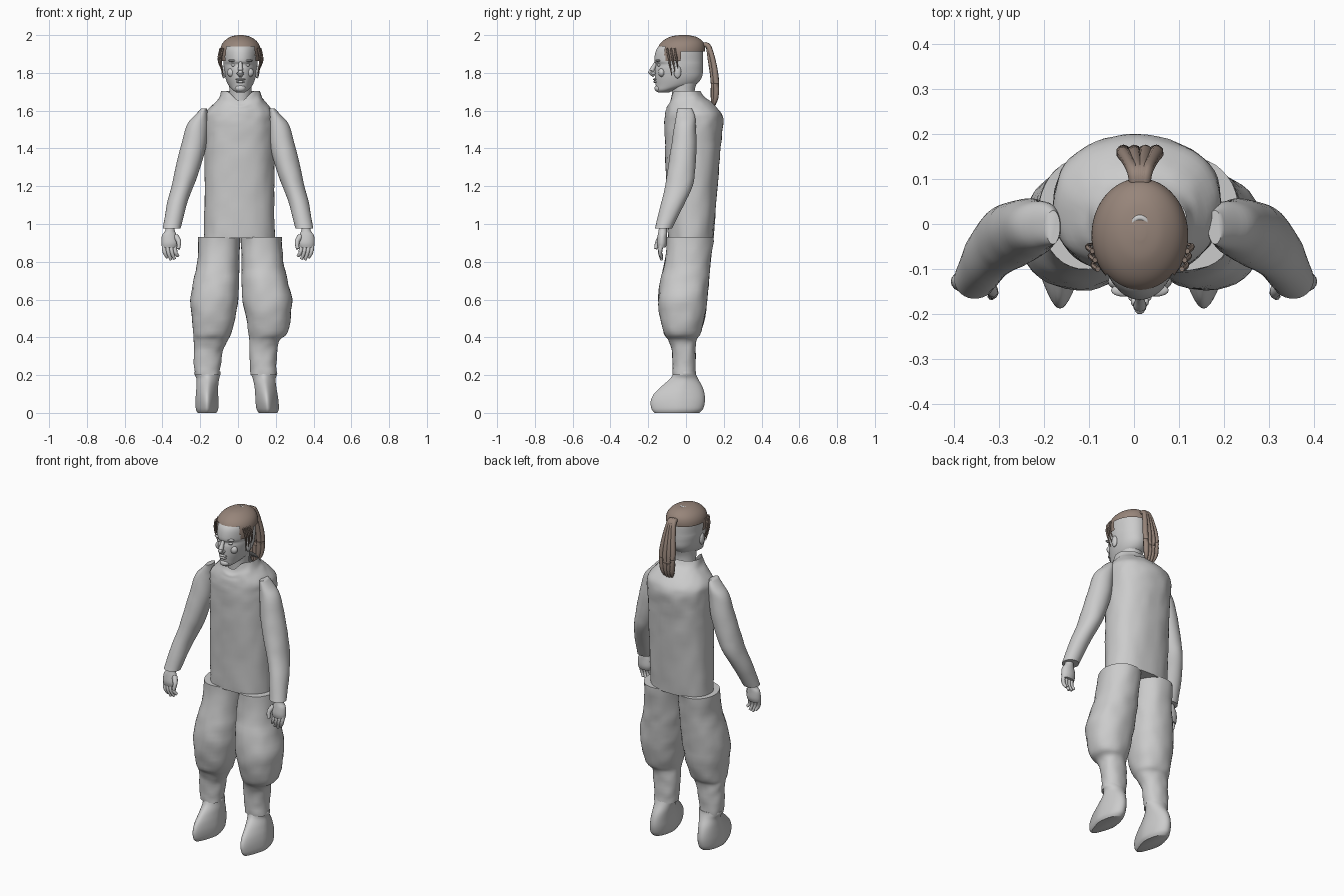
import bpy, bmesh, math
from mathutils import Vector, noise

if "Cube" in bpy.data.objects:
    bpy.data.objects.remove(bpy.data.objects["Cube"])


def material(name, rgb):
    m = bpy.data.materials.new(name)
    m.use_nodes = True
    m.diffuse_color = (*rgb, 1)
    m.node_tree.nodes["Principled BSDF"].inputs["Base Color"].default_value = (*rgb, 1)
    return m


GREY = material("light grey", (0.6, 0.6, 0.6))
BROWN = material("brown hair", (0.31, 0.235, 0.195))
CX = 0.013  # the head and body sit slightly off the middle


def finish(name, bm, mat, angle=50):
    bmesh.ops.recalc_face_normals(bm, faces=bm.faces[:])
    mesh = bpy.data.meshes.new(name)
    bm.to_mesh(mesh)
    bm.free()
    mesh.materials.append(mat)
    ob = bpy.data.objects.new(name, mesh)
    bpy.context.collection.objects.link(ob)
    bpy.ops.object.select_all(action='DESELECT')
    ob.select_set(True)
    bpy.context.view_layer.objects.active = ob
    bpy.ops.object.shade_smooth_by_angle(angle=math.radians(angle))
    return ob


def smooth_rows(rows, steps):
    """Catmull-Rom interpolation through rows of numbers."""
    rows = [Vector(r) for r in rows]
    out = []
    for i in range(len(rows) - 1):
        a, b, c, d = rows[max(i - 1, 0)], rows[i], rows[i + 1], rows[min(i + 2, len(rows) - 1)]
        for k in range(steps):
            t = k / steps
            out.append(b + (c - a) * (t / 2) + (a * 2 - b * 5 + c * 4 - d) * (t * t / 2)
                       + (b * 3 - a - c * 3 + d) * (t ** 3 / 2))
    return out + [rows[-1]]


def loft(name, rows, mat=GREY, n=36, power=2.0, steps=4, wrinkle=0, taper=0,
         caps=(True, True), shape=None, keep=None):
    """Skin level rings given as (z, x0, x1, y0, y1)."""
    bm = bmesh.new()
    rings = []
    for z, x0, x1, y0, y1 in smooth_rows(rows, steps):
        ring = []
        for k in range(n):
            a = math.tau * k / n
            c, s = (math.copysign(abs(f) ** (2 / power), f) for f in (math.cos(a), math.sin(a)))
            c *= 1 - taper * max(0, -s)
            p = Vector(((x0 + x1) / 2 + c * (x1 - x0) / 2, (y0 + y1) / 2 + s * (y1 - y0) / 2, z))
            if wrinkle:
                f = noise.noise(p * 14) + noise.noise(p * 30) / 2
                p += Vector((c, s, 0)) * f * wrinkle
            if shape:
                p = shape(p, s)
            ring.append(bm.verts.new(p))
        rings.append(ring)
    for lo, hi in zip(rings, rings[1:]):
        for k in range(n):
            bm.faces.new((lo[k], lo[(k + 1) % n], hi[(k + 1) % n], hi[k]))
    for cap, ring in zip(caps, (rings[0], rings[-1])):
        if cap:
            bm.faces.new(ring)
    if keep:
        drop = [f for f in bm.faces if not keep(f.calc_center_median())]
        bmesh.ops.delete(bm, geom=drop, context='FACES')
    return finish(name, bm, mat)


def blob(name, loc, size, mat=GREY):
    bm = bmesh.new()
    bmesh.ops.create_uvsphere(bm, u_segments=16, v_segments=10, radius=1)
    for v in bm.verts:
        v.co = Vector(a * b for a, b in zip(v.co, size)) + Vector(loc)
    return finish(name, bm, mat)


def tube(name, points, mat=GREY, sides=8):
    """Round strand through points given as (x, y, z, radius)."""
    bm = bmesh.new()
    path = smooth_rows(points, 4)
    rings = []
    for i, p in enumerate(path):
        d = (path[min(i + 1, len(path) - 1)] - path[max(i - 1, 0)]).xyz
        q = d.to_track_quat('Z', 'Y')
        rings.append([bm.verts.new(p.xyz + q @ Vector((math.cos(a) * p.w, math.sin(a) * p.w, 0)))
                      for a in (math.tau * k / sides for k in range(sides))])
    for lo, hi in zip(rings, rings[1:]):
        for k in range(sides):
            bm.faces.new((lo[k], lo[(k + 1) % sides], hi[(k + 1) % sides], hi[k]))
    bm.faces.new(rings[0])
    bm.faces.new(rings[-1])
    return finish(name, bm, mat)


# Jacket body with a collar notched at the throat
def collar(p, s):
    if p.z > 1.6:
        p.z -= 0.05 * (p.z - 1.6) / 0.1 * max(0, -s) ** 12
    return p


loft("jacket", [(.925, -.178, .193, -.095, .145), (1.1, -.178, .193, -.1, .16),
                (1.3, -.178, .192, -.108, .175), (1.45, -.178, .19, -.112, .188),
                (1.54, -.178, .192, -.112, .196), (1.59, -.17, .187, -.108, .185),
                (1.64, -.125, .15, -.098, .14), (1.67, -.1, .126, -.088, .1),
                (1.705, -.088, .114, -.08, .076)],
     n=56, power=2.3, wrinkle=.005, caps=(True, False), shape=collar)

# Sleeves and hands
SLEEVE = [(.975, .305, .398, -.165, -.075), (1.1, .272, .378, -.135, -.012),
          (1.2, .235, .352, -.11, .035), (1.28, .205, .335, -.098, .048),
          (1.4, .172, .306, -.08, .056), (1.52, .16, .272, -.062, .052),
          (1.575, .16, .228, -.052, .046), (1.612, .164, .195, -.045, .03)]
for side, label in ((1, "left"), (-1, "right")):
    mirror = lambda p, s, side=side: Vector((p.x * side, p.y, p.z))
    loft(label + "_sleeve", SLEEVE, shape=mirror, wrinkle=.002)
    loft(label + "_hand", [(.875, .325, .402, -.15, -.108), (.9, .318, .406, -.155, -.1),
                           (.94, .325, .402, -.15, -.1), (.965, .335, .385, -.145, -.1),
                           (1.0, .335, .38, -.14, -.1)], n=20, shape=mirror)
    for k in range(4):
        x, drop = .392 - k * .019, (.012, 0, .004, .02)[k]
        tube(f"{label}_finger_{k + 1}",
             [(side * x, -.13, .89, .0125), (side * (x - .004), -.137, .85, .011),
              (side * (x - .018), -.128, .81 + drop, .008)])
    tube(label + "_thumb", [(side * .33, -.13, .935, .016), (side * .313, -.15, .905, .013),
                            (side * .316, -.16, .868, .009)])

# Baggy trousers: height, depth range, then outline of each leg
LEGS = [(.2, -.07, .05, -.225, -.1, .068, .203), (.25, -.07, .05, -.235, -.092, .062, .206),
        (.33, -.075, .052, -.234, -.078, .062, .208), (.385, -.092, .054, -.236, -.055, .06, .222),
        (.42, -.115, .075, -.238, -.038, .056, .262), (.5, -.137, .098, -.243, -.015, .043, .28),
        (.6, -.147, .112, -.25, 0, .023, .285), (.7, -.135, .122, -.236, .006, .018, .263),
        (.8, -.112, .132, -.215, .008, .018, .24), (.93, -.1, .147, -.21, .01, .016, .23)]
for label, i in (("right", 3), ("left", 5)):
    loft(label + "_trouser_leg", [(r[0], r[i], r[i + 1], r[1], r[2]) for r in LEGS],
         power=2.2, wrinkle=.005)

# Soft pointed shoes
SHOE = [(0, .11, .208, -.165, .07), (.02, .1, .218, -.182, .09), (.06, .098, .22, -.187, .1),
        (.1, .1, .218, -.17, .098), (.14, .1, .215, -.13, .086), (.18, .095, .215, -.085, .064),
        (.205, .088, .226, -.07, .053), (.22, .088, .226, -.066, .05)]
for side, label in ((1, "left"), (-1, "right")):
    def place(p, s, side=side):
        lean = .018 * p.z / .2 if side > 0 else -.005  # the left ankle leans inward
        return Vector((side * (p.x - lean), p.y, p.z))
    loft(label + "_shoe", SHOE, shape=place, taper=.4)

# Neck and head
loft("neck", [(1.6, CX - .06, CX + .06, -.07, .06), (1.7, CX - .058, CX + .058, -.075, .045),
              (1.78, CX - .065, CX + .065, -.09, .07)])
HEAD = [(1.697, .022, -.148, -.09), (1.71, .042, -.158, -.05), (1.735, .064, -.16, .045),
        (1.775, .08, -.164, .083), (1.82, .088, -.164, .09), (1.845, .09, -.158, .091),
        (1.865, .091, -.168, .091), (1.92, .092, -.158, .09), (1.955, .08, -.13, .078),
        (1.98, .055, -.09, .045), (1.99, .02, -.045, 0)]
loft("head", [(z, CX - w, CX + w, a, b) for z, w, a, b in HEAD], n=48, power=2.1, taper=.12)
tube("nose", [(CX, -.155, 1.862, .009), (CX, -.169, 1.835, .011),
              (CX, -.182, 1.805, .015), (CX, -.165, 1.788, .013)], sides=12)
blob("nose_tip", (CX, -.187, 1.803), (.012, .013, .011))
blob("upper_lip", (CX, -.163, 1.766), (.026, .012, .006))
blob("lower_lip", (CX, -.161, 1.753), (.022, .012, .007))
blob("chin", (CX, -.147, 1.718), (.028, .02, .019))
for side, label in ((1, "left"), (-1, "right")):
    blob(label + "_eye", (CX + side * .034, -.142, 1.841), (.016, .01, .008))
    blob(label + "_brow", (CX + side * .036, -.147, 1.865), (.028, .014, .007))
    blob(label + "_cheek", (CX + side * .045, -.128, 1.802), (.026, .018, .024))
    blob(label + "_nostril", (CX + side * .012, -.172, 1.797), (.008, .011, .008))
    blob(label + "_ear", (CX + side * .088, -.045, 1.805), (.012, .02, .034))


# Hair cap trimmed along the hairline, with lower temples
def hairline(c):
    if c.y < -.112:
        return c.z > 1.94
    return c.z > (1.865 if c.y < -.03 else 1.912)


loft("hair_cap", [(1.85, CX - .1, CX + .1, -.155, .096), (1.9, CX - .107, CX + .107, -.152, .1),
                  (1.94, CX - .103, CX + .103, -.146, .1), (1.97, CX - .084, CX + .084, -.122, .086),
                  (1.992, CX - .05, CX + .05, -.08, .05), (2.0, CX - .012, CX + .012, -.035, 0)],
     BROWN, n=72, steps=6, keep=hairline)
for side, label in ((1, "left"), (-1, "right")):
    for k in range(3):
        x = CX + side * (.099 + .006 * k)
        tube(f"{label}_loose_strand_{k + 1}",
             [(x - side * .006, -.1 + .02 * k, 1.93, .006), (x + side * .005, -.09 + .02 * k, 1.87, .006),
              (x - side * .008, -.075 + .016 * k, 1.785 + .02 * k, .002)], BROWN, 6)

# Ponytail: a fan of overlapping strands gathered behind the crown
for k in range(7):
    f = (k - 3) / 3
    deep = .013 * (k % 2)
    tube(f"ponytail_strand_{k + 1}",
         [(CX + f * .01, .075, 1.94, .012), (CX + f * .014, .115, 1.945, .014),
          (CX + f * .027, .142 - deep, 1.87, .014), (CX + f * .037, .158 - deep, 1.77, .016),
          (CX + f * .032, .158 - deep, 1.67, .014), (CX + f * .018, .14, 1.6 + .02 * abs(f), .003)],
         BROWN)

# Bare crescent on the crown
tube("crown_patch", [(CX + .022 * math.cos(a), -.016 + .03 * math.sin(a), 1.993, .007 * math.sin(a) + .001)
                     for a in (math.pi * k / 8 for k in range(9))], GREY)
